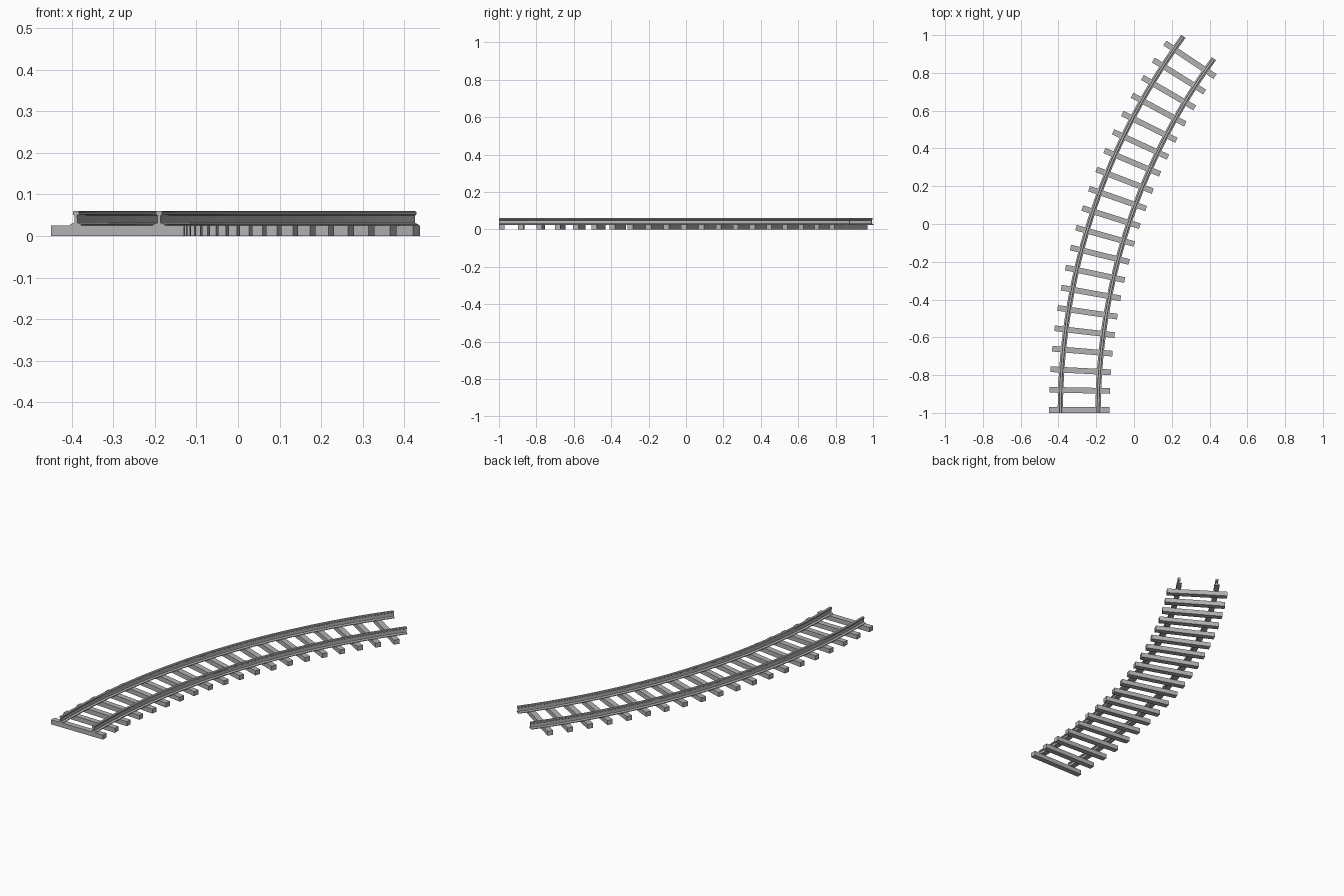
import bpy
import bmesh
from math import sin, cos, radians

if "Cube" in bpy.data.objects:
    bpy.data.objects.remove(bpy.data.objects["Cube"], do_unlink=True)

# Track layout: an arc that starts heading along +y and bends to the right
CENTRE_X, START_Y = 2.985, -1.0
RADIUS, HALF_GAUGE = 3.275, 0.1
SWEEP = radians(36.2)
SEGMENTS = 40
TIES = 20
TIE_LENGTH, TIE_WIDTH, TIE_HEIGHT = 0.32, 0.03, 0.025
RAIL_TOP = 0.06


def make_material(name, colour):
    mat = bpy.data.materials.new(name)
    mat.use_nodes = True
    mat.diffuse_color = colour
    mat.node_tree.nodes["Principled BSDF"].inputs["Base Color"].default_value = colour
    return mat


def arc_point(radius, angle):
    return CENTRE_X - radius * cos(angle), START_Y + radius * sin(angle)


def add_object(name, bm, mat):
    bmesh.ops.recalc_face_normals(bm, faces=bm.faces)
    mesh = bpy.data.meshes.new(name)
    bm.to_mesh(mesh)
    bm.free()
    mesh.materials.append(mat)
    obj = bpy.data.objects.new(name, mesh)
    bpy.context.collection.objects.link(obj)
    return obj


grey = make_material("track grey", (0.45, 0.45, 0.45, 1))

# Half of the rail section: foot, web and head, mirrored to close the outline
half = [(0.014, TIE_HEIGHT - 0.001), (0.014, 0.028), (0.004, 0.032), (0.003, 0.049),
        (0.0075, 0.052), (0.0075, 0.058), (0.0055, RAIL_TOP)]
section = half + [(-u, z) for u, z in reversed(half)]


def make_rail(name, radius):
    bm = bmesh.new()
    rings = []
    for i in range(SEGMENTS + 1):
        angle = SWEEP * i / SEGMENTS
        rings.append([bm.verts.new((*arc_point(radius + u, angle), z)) for u, z in section])
    count = len(section)
    for a, b in zip(rings, rings[1:]):
        for k in range(count):
            n = (k + 1) % count
            bm.faces.new((a[k], a[n], b[n], b[k]))
    bm.faces.new(rings[0])
    bm.faces.new(rings[-1])
    rail = add_object(name, bm, grey)
    bpy.ops.object.select_all(action='DESELECT')
    rail.select_set(True)
    bpy.context.view_layer.objects.active = rail
    bpy.ops.object.shade_smooth_by_angle(angle=radians(25))


make_rail("right_rail", RADIUS + HALF_GAUGE)
make_rail("left_rail", RADIUS - HALF_GAUGE)

# Wooden ties spaced evenly along the arc, turned to lie across it
first, step = radians(0.27), radians(1.818)
for i in range(TIES):
    bm = bmesh.new()
    bmesh.ops.create_cube(bm, size=1)
    bmesh.ops.scale(bm, vec=(TIE_LENGTH, TIE_WIDTH, TIE_HEIGHT), verts=bm.verts)
    tie = add_object(f"tie_{i + 1}", bm, grey)
    tie.location = (*arc_point(RADIUS, first + step * i), TIE_HEIGHT / 2)
    tie.rotation_euler.z = -max(0, i - 0.4) * step
